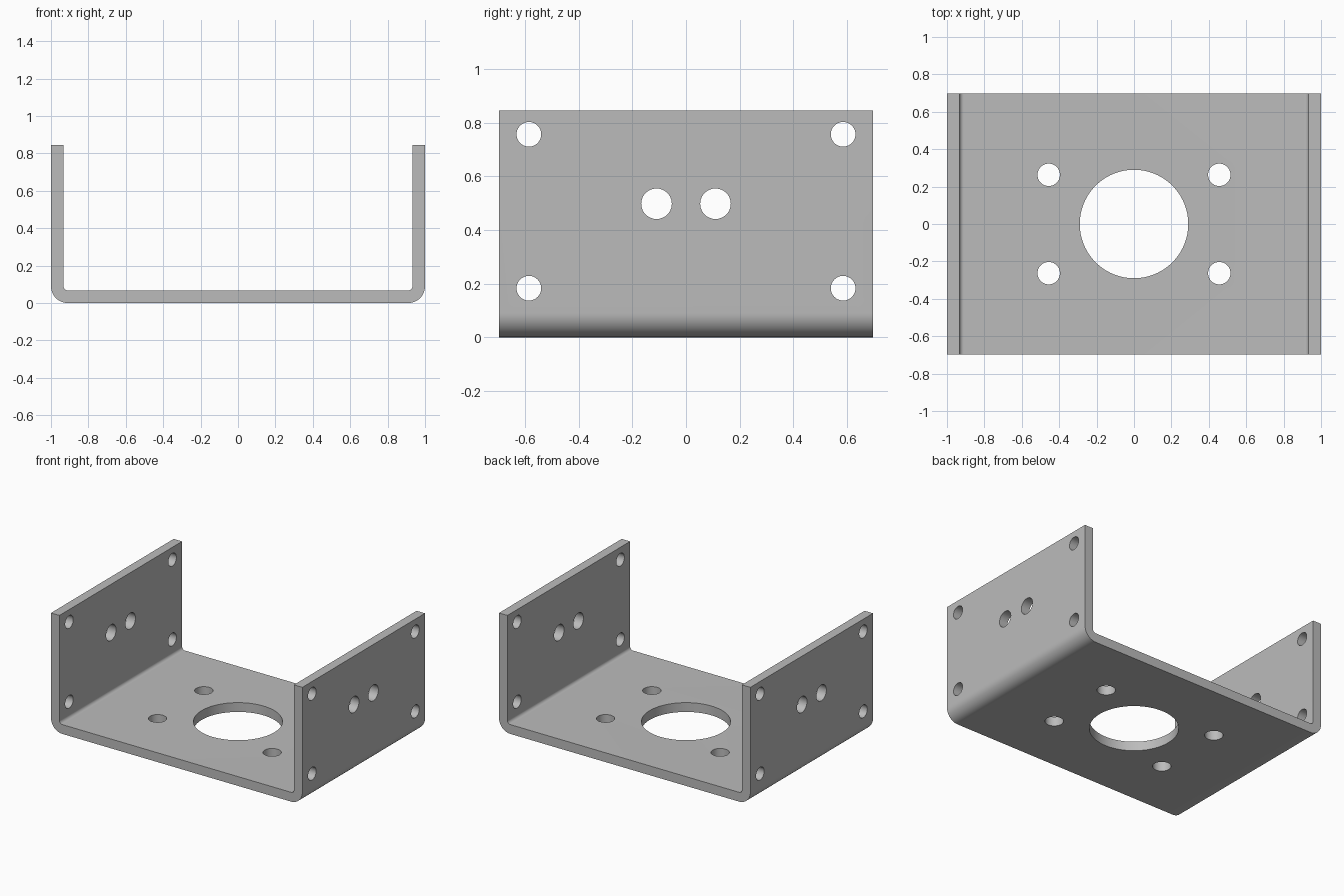
import bpy, bmesh, math
from mathutils import Matrix, Vector

if "Cube" in bpy.data.objects:
    bpy.data.objects.remove(bpy.data.objects["Cube"], do_unlink=True)

HALF_W, HALF_D, HEIGHT = 1.0, 0.697, 0.846
THICK, OUTER_R, INNER_R = 0.067, 0.09, 0.023

metal = bpy.data.materials.new("grey_metal")
metal.use_nodes = True
grey = (0.5, 0.5, 0.5, 1)
metal.diffuse_color = grey
metal.node_tree.nodes["Principled BSDF"].inputs["Base Color"].default_value = grey


def make_object(name, bm):
    bmesh.ops.recalc_face_normals(bm, faces=bm.faces)
    mesh = bpy.data.meshes.new(name)
    bm.to_mesh(mesh)
    bm.free()
    mesh.materials.append(metal)
    obj = bpy.data.objects.new(name, mesh)
    bpy.context.collection.objects.link(obj)
    return obj


def bend(radius, steps=12):
    """Quarter circle from the floor up to the wall, on the +x side."""
    cx, cz = HALF_W - OUTER_R, OUTER_R
    angles = [-math.pi / 2 * (1 - i / steps) for i in range(steps + 1)]
    return [(cx + radius * math.cos(a), cz + radius * math.sin(a)) for a in angles]


def mirrored(points):
    return [(-x, z) for x, z in reversed(points)]


# Bent sheet: U profile swept along y
outer = bend(OUTER_R) + [(HALF_W, HEIGHT)]
inner = bend(INNER_R) + [(HALF_W - THICK, HEIGHT)]
profile = mirrored(outer) + outer + list(reversed(inner)) + list(reversed(mirrored(inner)))
bm = bmesh.new()
face = bm.faces.new([bm.verts.new((x, -HALF_D, z)) for x, z in profile])
swept = bmesh.ops.extrude_face_region(bm, geom=[face])
bmesh.ops.translate(bm, vec=(0, 2 * HALF_D, 0),
                    verts=[v for v in swept["geom"] if isinstance(v, bmesh.types.BMVert)])
bracket = make_object("bracket", bm)

# Drills: floor holes along z, wall holes along x
bm = bmesh.new()


def drill(center, radius, axis, length=0.2, sides=48):
    turn = Vector((0, 0, 1)).rotation_difference(Vector(axis)).to_matrix().to_4x4()
    bmesh.ops.create_cone(bm, cap_ends=True, segments=sides, radius1=radius,
                          radius2=radius, depth=length,
                          matrix=Matrix.Translation(center) @ turn)


drill((0, 0, 0), 0.29, (0, 0, 1), sides=96)
for sx in (-1, 1):
    for sy in (-1, 1):
        drill((sx * 0.456, sy * 0.263, 0), 0.06, (0, 0, 1))
        wall = sx * (HALF_W - THICK / 2)
        drill((wall, sy * 0.11, 0.498), 0.057, (1, 0, 0))
        for z in (0.183, 0.757):
            drill((wall, sy * 0.586, z), 0.046, (1, 0, 0))
drills = make_object("hole_cutters", bm)
drills.hide_render = True

# Cut the holes, then drop the cutters
cut = bracket.modifiers.new("holes", "BOOLEAN")
cut.operation = "DIFFERENCE"
cut.solver = "EXACT"
cut.object = drills
bpy.ops.object.select_all(action="DESELECT")
bracket.select_set(True)
bpy.context.view_layer.objects.active = bracket
bpy.ops.object.modifier_apply(modifier=cut.name)
bpy.data.objects.remove(drills, do_unlink=True)
bpy.ops.object.shade_smooth_by_angle(angle=math.radians(30))
